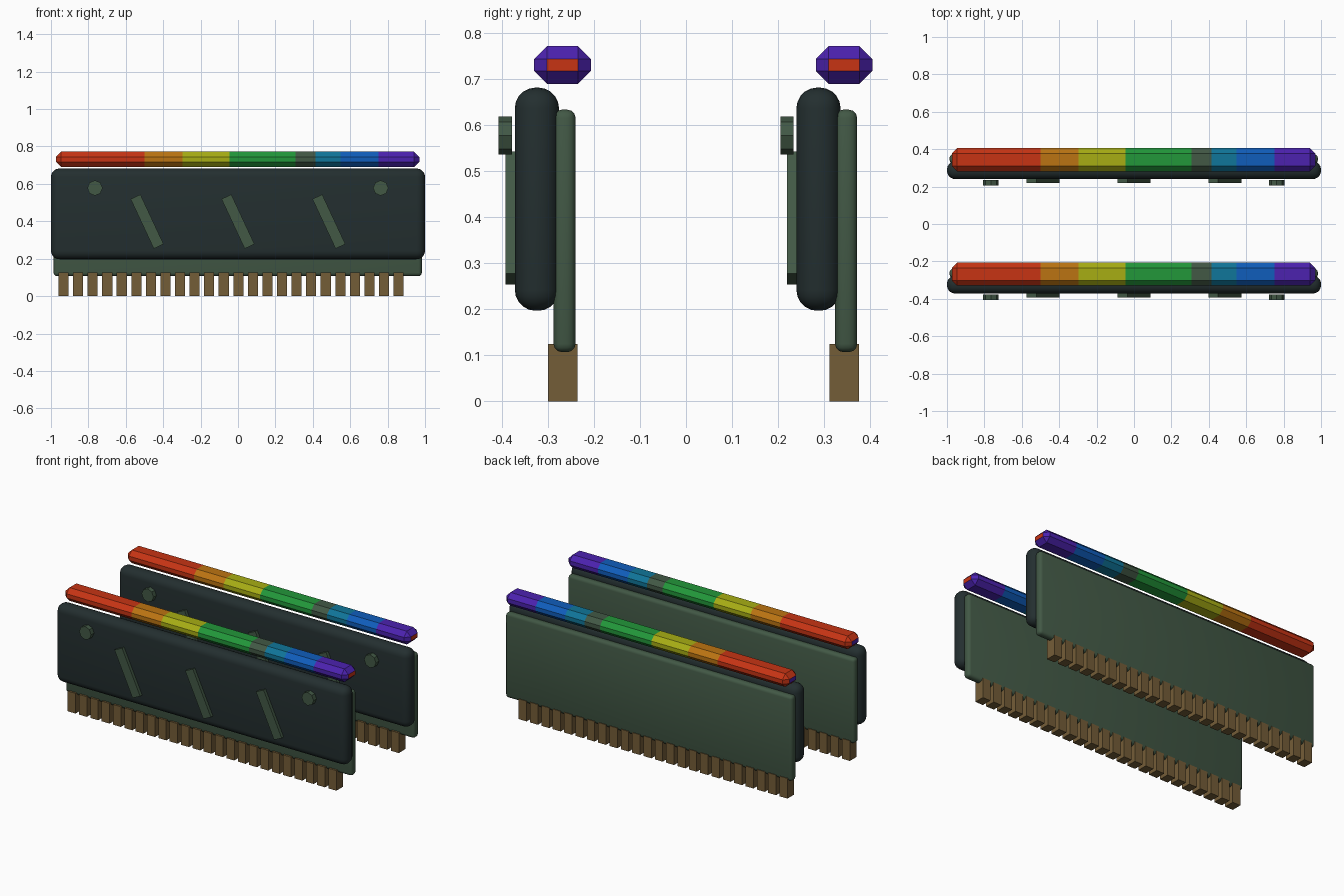
import bpy, bmesh, math
from mathutils import Matrix, Vector

if "Cube" in bpy.data.objects:
    bpy.data.objects.remove(bpy.data.objects["Cube"])


def mat(name, r, g, b):
    m = bpy.data.materials.new(name)
    m.diffuse_color = (r, g, b, 1)
    m.use_nodes = True
    m.node_tree.nodes["Principled BSDF"].inputs["Base Color"].default_value = m.diffuse_color
    return m


DARK = mat("dark heatsink", 0.017, 0.028, 0.029)
GREEN = mat("board green", 0.054, 0.098, 0.060)
BRASS = mat("contact brass", 0.175, 0.110, 0.039)
RED = mat("red", 0.57, 0.034, 0.007)
ORANGE = mat("orange", 0.50, 0.175, 0.006)
YELLOW = mat("yellow", 0.39, 0.42, 0.007)
LIME = mat("light green", 0.016, 0.31, 0.042)
TEAL = mat("teal", 0.005, 0.18, 0.32)
BLUE = mat("blue", 0.005, 0.11, 0.50)
PURPLE = mat("purple", 0.072, 0.016, 0.43)


def add_box(bm, lo, hi, bevel=0, seg=1, tilt=0):
    """Box between two corners, optionally bevelled and tilted about y."""
    lo, hi = Vector(lo), Vector(hi)
    size = hi - lo
    m = (Matrix.Translation((lo + hi) / 2) @ Matrix.Rotation(tilt, 4, 'Y')
         @ Matrix.Diagonal((size.x, size.y, size.z, 1)))
    bmesh.ops.create_cube(bm, size=1, matrix=m)
    if bevel:
        bmesh.ops.bevel(bm, geom=bm.edges[:], offset=bevel, segments=seg,
                        profile=0.5, affect='EDGES')


def finish(bm, name, mats, smooth=False):
    me = bpy.data.meshes.new(name)
    bmesh.ops.recalc_face_normals(bm, faces=bm.faces[:])
    bm.to_mesh(me)
    bm.free()
    for m in mats:
        me.materials.append(m)
    ob = bpy.data.objects.new(name, me)
    bpy.context.collection.objects.link(ob)
    if smooth:
        bpy.ops.object.select_all(action='DESELECT')
        ob.select_set(True)
        bpy.context.view_layer.objects.active = ob
        bpy.ops.object.shade_smooth_by_angle(angle=math.radians(30))
    return ob


def build_module(dy, tag):
    # circuit board
    bm = bmesh.new()
    add_box(bm, (-0.986, -0.288 + dy, 0.107), (0.983, -0.240 + dy, 0.634), 0.018, 3)
    finish(bm, tag + "_circuit_board", [GREEN], True)

    # rounded heatsink shell
    bm = bmesh.new()
    add_box(bm, (-1, -0.372 + dy, 0.197), (1, -0.276 + dy, 0.682), 0.045, 5)
    finish(bm, tag + "_heatsink", [DARK], True)

    # row of contact pins
    bm = bmesh.new()
    for i in range(24):
        x = -0.933 + i * 0.0779
        add_box(bm, (x - 0.027, -0.300 + dy, 0), (x + 0.027, -0.236 + dy, 0.125))
    finish(bm, tag + "_contact_pins", [BRASS])

    # three slanted ribs
    bm = bmesh.new()
    for x in (-0.486, 0, 0.486):
        add_box(bm, (x - 0.029, -0.392 + dy, 0.252), (x + 0.029, -0.355 + dy, 0.545),
                tilt=math.radians(-25))
    finish(bm, tag + "_slanted_ribs", [GREEN])

    # two floating studs
    bm = bmesh.new()
    for x in (-0.765, 0.763):
        bmesh.ops.create_cone(
            bm, cap_ends=True, segments=8, radius1=0.041, radius2=0.041, depth=0.029,
            matrix=Matrix.Translation((x, -0.3925 + dy, 0.578))
            @ Matrix.Rotation(math.pi / 2, 4, 'X'))
    finish(bm, tag + "_studs", [GREEN])

    # chamfered light bar, cut into colour bands
    bm = bmesh.new()
    add_box(bm, (-0.974, -0.330 + dy, 0.690), (0.970, -0.207 + dy, 0.772), 0.028)
    cuts = (-0.5, -0.297, -0.045, 0.307, 0.414, 0.548, 0.751)
    for c in cuts:
        bmesh.ops.bisect_plane(bm, geom=bm.verts[:] + bm.edges[:] + bm.faces[:],
                               plane_co=(c, 0, 0), plane_no=(1, 0, 0))
    bm.normal_update()
    for f in bm.faces:
        x = f.calc_center_median().x
        f.material_index = sum(x > c for c in cuts)
        if abs(f.normal.x) > 0.95:      # end caps take the opposite end's colour
            f.material_index = 0 if x > 0 else 7
    finish(bm, tag + "_light_bar",
           [RED, ORANGE, YELLOW, LIME, GREEN, TEAL, BLUE, PURPLE])


build_module(0, "front")
build_module(0.612, "back")
